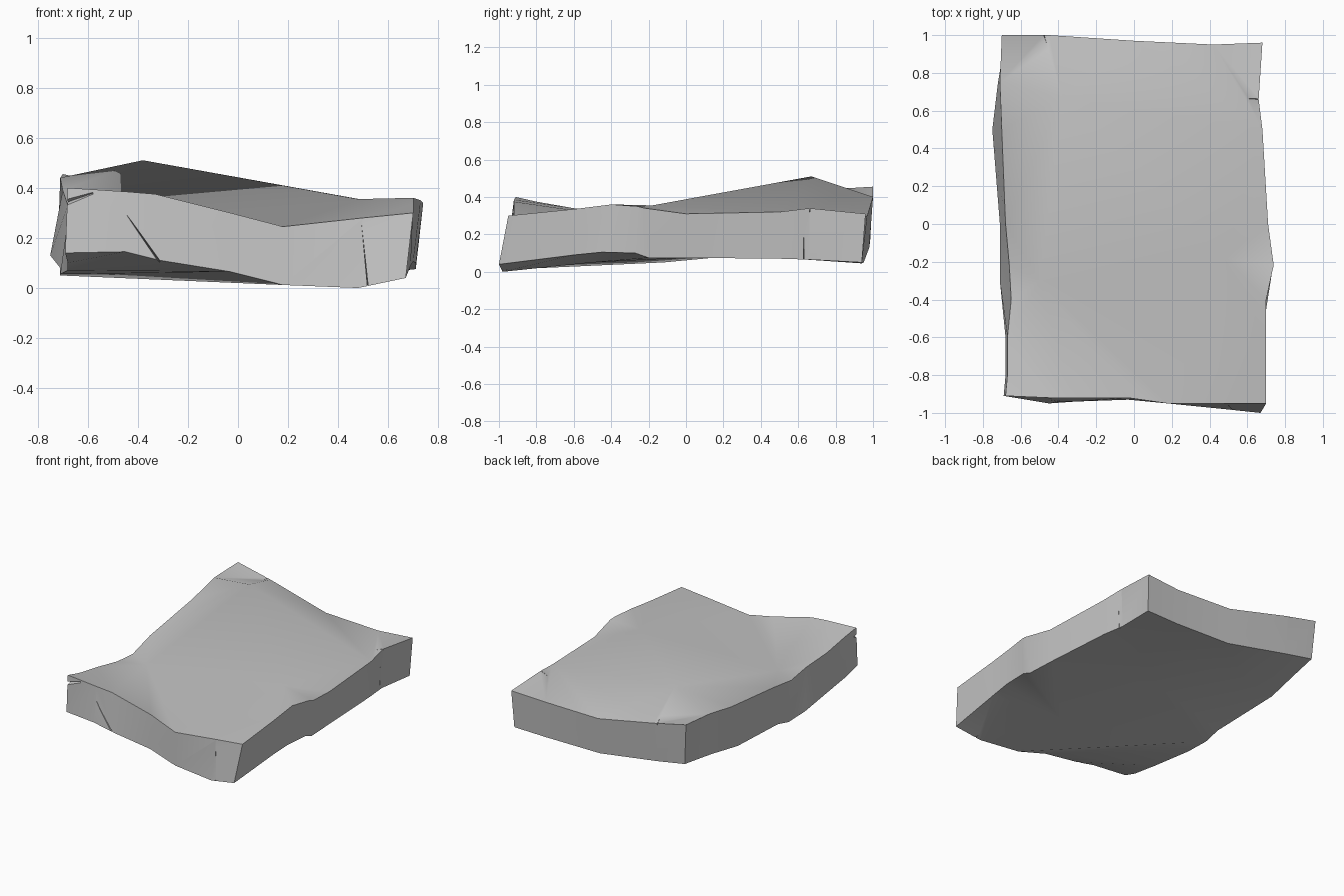
import bpy
import bmesh
from mathutils import Vector
from mathutils.geometry import delaunay_2d_cdt

default_cube = bpy.data.objects.get("Cube")
if default_cube:
    bpy.data.objects.remove(default_cube, do_unlink=True)

# Named points where the long creases meet
peak, hollow, shoulder = (-.38, .67, .51), (-.5, -.3, .285), (.48, -.18, .355)
front_dip, right_rise = (.18, -.95, .245), (.7, -.4, .36)
front_heel, left_heel = (.18, -.95, .012), (-.71, -.12, .05)

# Rim of the upper face, anticlockwise from the front left-hand corner
top_rim = [
    (-.68, -.91, .4), (-.45, -.92, .385), (-.33, -.92, .375), (-.03, -.92, .3),
    front_dip, (.5, -.95, .28), (.7, -.95, .3),
    (.7, -.6, .335), right_rise, (.73, -.26, .35), (.74, -.22, .34),
    (.71, 0, .31), (.68, .5, .32), (.66, .66, .34),
    (.68, .96, .31), (.42, .95, .295), (0, .97, .3), (-.45, 1, .4), (-.7, 1, .455),
    (-.71, .75, .44), (-.7, .5, .39), (-.68, 0, .33), (-.66, -.22, .29),
    (-.65, -.4, .31), (-.67, -.6, .34), (-.67, -.8, .375),
]

# Rim of the underside, matched point for point with the upper rim
bottom_rim = [
    (-.69, -.91, .14), (-.45, -.95, .145), (-.31, -.94, .11), (-.03, -.93, .065),
    front_heel, (.48, -.98, 0), (.67, -1, .04),
    (.69, -.6, .09), (.7, -.45, .105), (.71, -.27, .1), (.71, -.2, .075),
    (.7, 0, .075), (.67, .5, .07), (.65, .66, .065),
    (.67, .94, .05), (.42, .94, .045), (0, .95, .05), (-.46, .98, .13), (-.68, .985, .17),
    (-.72, .75, .16), (-.75, .5, .13), (-.71, 0, .08), left_heel,
    (-.71, -.3, .055), (-.68, -.6, .07), (-.68, -.8, .1),
]

# Inner points and creases of each face
top_relief = [hollow, peak, shoulder]
top_creases = [(peak, shoulder), (shoulder, right_rise), (hollow, shoulder),
               (hollow, front_dip), (peak, hollow)]
bottom_relief = [(.2, -.5, .05), (0, .2, .08), (.3, .5, .075), (-.4, .6, .11)]
bottom_creases = [(front_heel, left_heel)]


def add_face_sheet(bm, rim, relief, creases):
    """Triangulate a rim and its inner points; return the rim vertices."""
    points = rim + relief
    flat = [Vector(p[:2]) for p in points]
    edges = [(points.index(a), points.index(b)) for a, b in creases]
    outline = list(range(len(rim)))
    result = delaunay_2d_cdt(flat, edges, [outline], 1, 1e-5)
    sources = [ids[0] for ids in result[3]]
    verts = [bm.verts.new(p) for p in points]
    for triangle in result[2]:
        bm.faces.new([verts[sources[i]] for i in triangle])
    return verts[:len(rim)]


def make_object(name, bm, material):
    bmesh.ops.recalc_face_normals(bm, faces=bm.faces[:])
    mesh = bpy.data.meshes.new(name)
    bm.to_mesh(mesh)
    bm.free()
    mesh.materials.append(material)
    obj = bpy.data.objects.new(name, mesh)
    bpy.context.collection.objects.link(obj)
    return obj


def select_only(obj):
    bpy.ops.object.select_all(action='DESELECT')
    obj.select_set(True)
    bpy.context.view_layer.objects.active = obj


def cut_crack(target, material, start, end, inward, side, width=.004, depth=.03):
    """Cut a thin wedge that is widest at start and closes at end."""
    start, end, inward, side = map(Vector, (start, end, inward, side))
    mouth = start - inward * .03
    bm = bmesh.new()
    for point in (mouth + side * width, mouth - side * width,
                  start + inward * depth, end):
        bm.verts.new(point)
    bmesh.ops.convex_hull(bm, input=bm.verts[:])
    cutter = make_object("crack_cutter", bm, material)
    cutter.hide_render = True
    modifier = target.modifiers.new("crack", 'BOOLEAN')
    modifier.operation = 'DIFFERENCE'
    modifier.solver = 'EXACT'
    modifier.object = cutter
    select_only(target)
    bpy.ops.object.modifier_apply(modifier=modifier.name)
    bpy.data.objects.remove(cutter, do_unlink=True)


# Plain grey stone
stone = bpy.data.materials.new("grey_stone")
stone.use_nodes = True
grey = (.55, .55, .55, 1)
stone.diffuse_color = grey
stone.node_tree.nodes["Principled BSDF"].inputs["Base Color"].default_value = grey

# Slab body: two uneven faces joined by a broken edge
bm = bmesh.new()
upper = add_face_sheet(bm, top_rim, top_relief, top_creases)
lower = add_face_sheet(bm, bottom_rim, bottom_relief, bottom_creases)
for i in range(len(upper)):
    j = (i + 1) % len(upper)
    bm.faces.new((lower[i], lower[j], upper[j], upper[i]))
slab = make_object("stone_slab", bm, stone)

# Hairline cracks in the edges and upper face, and a chip at the front corner
across, along, up, down = (1, 0, 0), (0, 1, 0), (0, 0, 1), (0, 0, -1)
cut_crack(slab, stone, (.52, -.985, -.01), (.49, -.95, .29), along, across)
cut_crack(slab, stone, (-.31, -.94, .1), (-.45, -.93, .3), along, across, width=.01)
cut_crack(slab, stone, (-.69, -.91, .34), (-.56, -.91, .385), along, up, width=.025)
cut_crack(slab, stone, (.66, .63, .06), (.67, .63, .29), (-1, 0, 0), along)
cut_crack(slab, stone, (.68, .66, .335), (.35, .675, .37), down, along)
cut_crack(slab, stone, (-.48, 1.01, .41), (-.41, .79, .49), down, across)

# Soft shading with sharp broken edges
select_only(slab)
bpy.ops.object.shade_smooth_by_angle(angle=.6)
